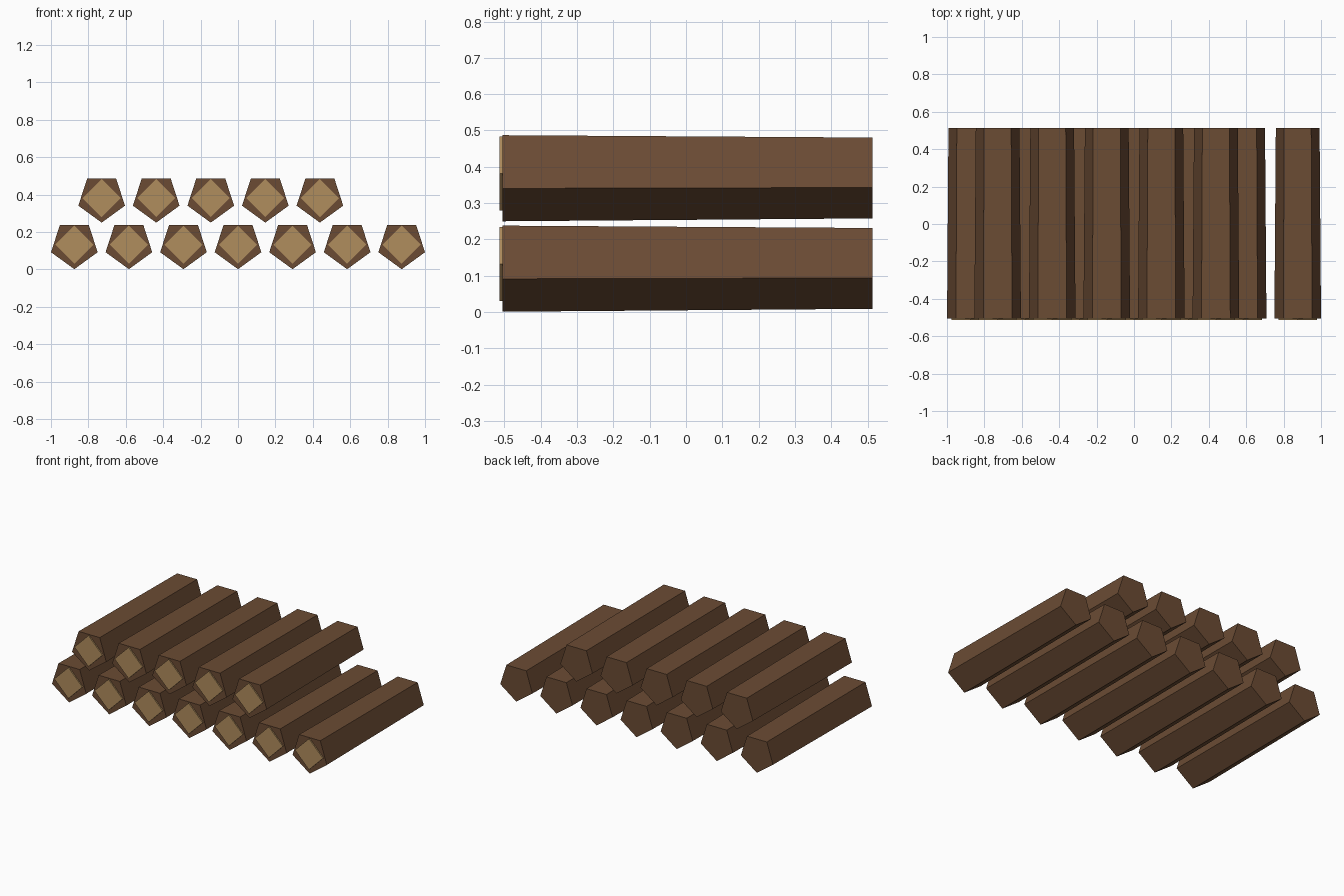
import bpy
import bmesh
from math import sin, cos, tau, pi

if "Cube" in bpy.data.objects:
    bpy.data.objects.remove(bpy.data.objects["Cube"])


def material(name, color):
    m = bpy.data.materials.new(name)
    m.diffuse_color = color
    m.use_nodes = True
    m.node_tree.nodes["Principled BSDF"].inputs["Base Color"].default_value = m.diffuse_color
    return m


bark = material("bark", (0.147, 0.071, 0.034, 1))
wood = material("cut_wood", (0.434, 0.266, 0.110, 1))


def prism(name, sides, x, z, y0, y1, r0, r1, mat):
    """Tapered prism along y, with one corner pointing down."""
    bm = bmesh.new()
    rings = []
    for y, r in ((y0, r0), (y1, r1)):
        angles = [-pi / 2 + tau * i / sides for i in range(sides)]
        rings.append([bm.verts.new((r * cos(a), y, r * sin(a))) for a in angles])
    front, back = rings
    bm.faces.new(front)
    bm.faces.new(back[::-1])
    for i in range(sides):
        j = (i + 1) % sides
        bm.faces.new((front[i], back[i], back[j], front[j]))
    bmesh.ops.recalc_face_normals(bm, faces=bm.faces)
    mesh = bpy.data.meshes.new(name)
    bm.to_mesh(mesh)
    bm.free()
    mesh.materials.append(mat)
    obj = bpy.data.objects.new(name, mesh)
    obj.location = (x, 0, z)
    bpy.context.collection.objects.link(obj)


# Two stacked rows of logs: name, count, first x, height
STEP = 0.2917
for row, count, x0, z in (("lower", 7, -0.875, 0.132), ("upper", 5, -0.729, 0.381)):
    for i in range(count):
        x = x0 + i * STEP
        prism(f"{row}_log_{i + 1}", 5, x, z, -0.505, 0.513, 0.131, 0.123, bark)
        # Pale cut face on the front end
        prism(f"{row}_cut_end_{i + 1}", 4, x, z, -0.513, -0.498, 0.102, 0.102, wood)
